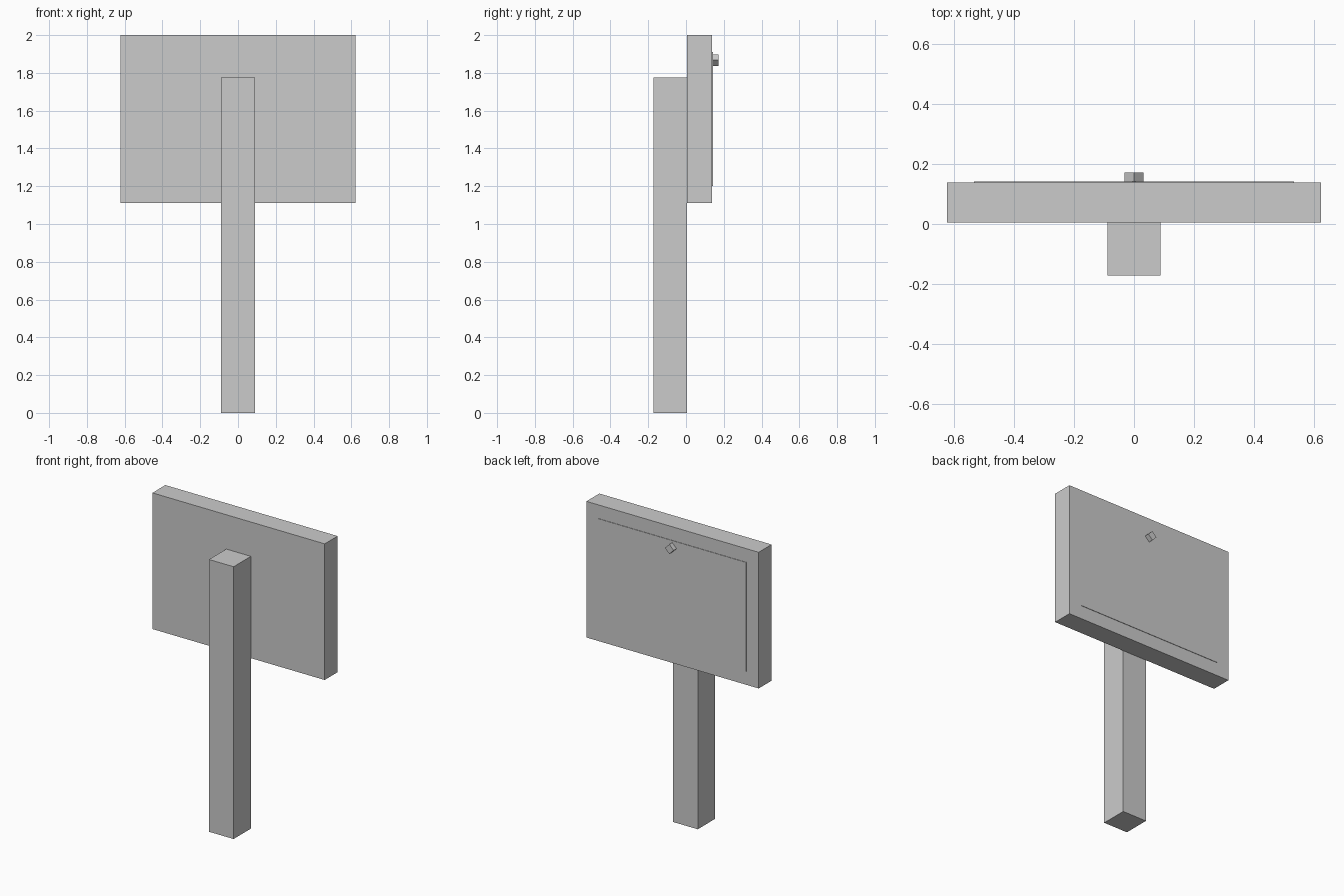
import bpy
from math import radians

if "Cube" in bpy.data.objects:
    bpy.data.objects.remove(bpy.data.objects["Cube"])


def box(name, x, y, z, turn=0.0):
    """Box from (min, max) ranges, optionally turned about the y axis."""
    ranges = (x, y, z)
    bpy.ops.mesh.primitive_cube_add(size=1, location=[(a + b) / 2 for a, b in ranges])
    ob = bpy.context.object
    ob.name = name
    ob.scale = [b - a for a, b in ranges]
    bpy.ops.object.transform_apply(location=False, rotation=False, scale=True)
    ob.rotation_euler.y = radians(turn)
    return ob


U = 0.1776          # post width, the module of the sign
FRONT = -0.172      # front of the post
JOIN = FRONT + U    # post meets board
FACE = JOIN + 0.75 * U
LOW = 2 - 5 * U     # bottom of the board

# Square post
box("post", (-U / 2, U / 2), (FRONT, JOIN), (0, 10 * U))

# Sign board on the back of the post
box("board", (-3.5 * U, 3.5 * U), (JOIN, FACE), (LOW, 2))

# Thin sheet with an even margin on the board
box("notice_sheet", (-3 * U, 3 * U), (FACE - 0.01, FACE + 0.003),
    (LOW + U / 2, 2 - U / 2))

# Square pin, set as a diamond
h = U / 8
box("pin", (-h, h), (0.172 - 2 * h, 0.172), (1.867 - h, 1.867 + h), turn=45)
